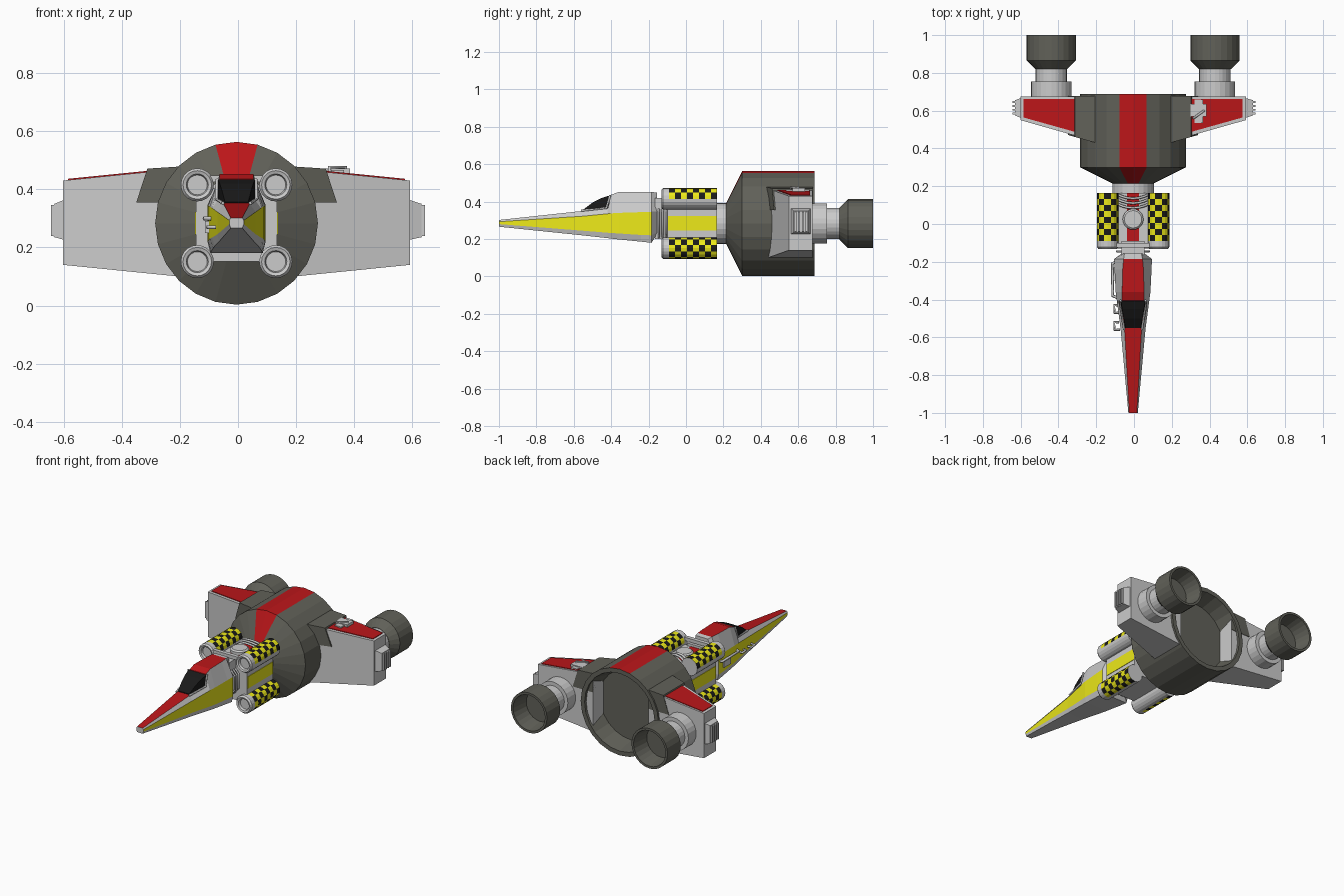
import bpy, bmesh, math
from math import sin, cos, pi

if "Cube" in bpy.data.objects:
    bpy.data.objects.remove(bpy.data.objects["Cube"])

CZ = 0.283          # height of the ship's long axis
SIDES = (-1, 1)


def material(name, r, g, b):
    m = bpy.data.materials.new(name)
    m.diffuse_color = (r, g, b, 1)
    m.use_nodes = True
    m.node_tree.nodes["Principled BSDF"].inputs["Base Color"].default_value = m.diffuse_color
    return m


GREY = material("hull_grey", .8, .8, .8)
RED = material("red", .5, .008, .01)
YELLOW = material("yellow", .85, .82, .01)
DARK = material("dark_grey", .12, .12, .1)
BLACK = material("black", .01, .01, .01)


def loft(name, rings, mats=(GREY,), pick=lambda i, j: 0):
    """Skin a list of equal-length point rings and cap both ends."""
    bm = bmesh.new()
    vs = [[bm.verts.new(p) for p in r] for r in rings]
    n = len(rings[0])
    bm.faces.new(vs[0])
    bm.faces.new(vs[-1])
    for i in range(len(vs) - 1):
        for j in range(n):
            k = (j + 1) % n
            f = bm.faces.new((vs[i][j], vs[i][k], vs[i + 1][k], vs[i + 1][j]))
            f.material_index = pick(i, j)
    bmesh.ops.recalc_face_normals(bm, faces=bm.faces)
    me = bpy.data.meshes.new(name)
    bm.to_mesh(me)
    bm.free()
    for m in mats:
        me.materials.append(m)
    ob = bpy.data.objects.new(name, me)
    bpy.context.collection.objects.link(ob)
    return ob


def lathe(name, profile, x=0, z=CZ, n=24, mats=(GREY,), pick=lambda i, j: 0):
    """Turn (y, radius) pairs around an axis along y."""
    ang = [pi / 2 + 2 * pi * j / n for j in range(n)]
    return loft(name, [[(x + r * cos(a), y, z + r * sin(a)) for a in ang]
                       for y, r in profile], mats, pick)


def box(name, x0, x1, y0, y1, z0, z1, mat=GREY):
    return loft(name, [[(x0, y, z0), (x1, y, z0), (x1, y, z1), (x0, y, z1)]
                       for y in (y0, y1)], (mat,))


def pipe(name, pts, r):
    cu = bpy.data.curves.new(name, 'CURVE')
    cu.dimensions = '3D'
    cu.bevel_depth = r
    cu.bevel_resolution = 1
    cu.use_fill_caps = True
    sp = cu.splines.new('POLY')
    sp.points.add(len(pts) - 1)
    for p, q in zip(sp.points, pts):
        p.co = (*q, 1)
    cu.materials.append(GREY)
    ob = bpy.data.objects.new(name, cu)
    bpy.context.collection.objects.link(ob)


# Nose hull: y, top half width, top z, shoulder width, shoulder z, lower z, keel width, keel z
stations = [
    (-1.0, .02, .302, .025, .293, .280, .02, .266),
    (-.555, .045, .350, .066, .322, .245, .06, .220),
    (-.42, .062, .365, .084, .335, .234, .075, .205),
    (-.405, .058, .435, .086, .337, .233, .076, .203),
    (-.36, .058, .452, .092, .340, .230, .08, .198),
    (-.24, .055, .452, .098, .344, .222, .088, .186),
    (-.185, .05, .452, .1, .346, .22, .09, .18),
    (-.155, .045, .448, .06, .346, .235, .05, .225)]
hull = []
for y, wt, zt, ws, zs, zl, wb, zb in stations:
    half = [(wt, zt), (ws, zs), (ws, zl), (wb, zb)]
    hull.append([(x, y, z) for x, z in half] + [(-x, y, z) for x, z in half[::-1]])
loft("nose_hull", hull, (GREY, RED, YELLOW),
     lambda i, j: 1 if j == 7 and i < 6 else 2 if j in (1, 5) and i < 6 else 0)

# Canopy glass, sill rails and hood frame
glass = [(-.55, .044, .352, .04, .357), (-.5, .05, .355, .05, .395),
         (-.45, .06, .36, .058, .42), (-.408, .068, .365, .064, .433)]
loft("canopy_glass", [[(-w0, y, z0), (w0, y, z0), (w1, y, z1), (-w1, y, z1)]
                      for y, w0, z0, w1, z1 in glass], (BLACK,))
for s in SIDES:
    pipe("canopy_rail", [(s * .047, -.56, .352), (s * .069, -.425, .366),
                         (s * .066, -.405, .435)], .006)

# Equipment along the left flank of the nose
pipe("flank_pipe", [(-.09, -.2, .3), (-.11, -.21, .3), (-.108, -.38, .3), (-.085, -.39, .3)], .008)
box("flank_box", -.108, -.07, -.3, -.23, .25, .29)
for y in (-.45, -.54):
    pipe("flank_handle", [(-.07, y - .02, .27), (-.098, y - .02, .27),
                          (-.1, y + .02, .27), (-.075, y + .02, .27)], .007)

# Neck between nose and tank section, with vertical ribs
box("nose_coupling", -.06, .06, -.165, -.09, .2, .42)
for s in SIDES:
    for y in (-.145, -.125, -.107):
        pipe("coupling_rib", [(s * .058, y, .36), (s * .085, y, .33),
                              (s * .085, y, .24), (s * .058, y, .21)], .006)

# Core body carrying the tanks
box("core_body", -.14, .14, -.1, .165, .152, .402)
for s in SIDES:
    x = sorted((s * .13, s * .143))
    box("core_side_stripe", *x, -.095, .163, .245, .322, YELLOW)
box("core_top_stripe", -.032, .032, -.098, .163, .39, .405, RED)
box("core_front_strut", -.095, .095, -.125, -.1, .425, .447)
disc = lathe("top_hatch", [(0, .055), (.02, .055), (.028, .046)], 0, 0)
disc.rotation_euler.x = pi / 2
disc.location = (0, .025, .402)
for y in (.085, .11, .135):
    pipe("core_hose", [(.08 * cos(a), y + .02 * cos(a) ** 2, .395 + .04 * sin(a))
                       for a in [pi * k / 8 for k in range(9)]], .007)

# Four tanks with a checked outer half
ROWS = 8
tank_profile = [(-.112, .034), (-.128, .038), (-.132, .049), (-.122, .057), (-.09, .057)]
tank_profile += [(-.09 + .255 * (k + 1) / ROWS, .057) for k in range(ROWS)]
for s in SIDES:
    for up in SIDES:
        start = 0 if up > 0 else (-90 if s > 0 else 90)

        def check(i, j, start=start):
            a = (90 + 18 * j + 9 - start) % 360
            return 0 if i < 4 or a > 180 else 1 + (i + int(a // 36)) % 2
        lathe("tank", tank_profile, s * .135, CZ + up * .132, 20, (GREY, YELLOW, BLACK), check)

# Main drum with hollow tail and red spine
lathe("drum_neck", [(.15, .11), (.23, .11)])
lathe("main_drum", [(.215, .11), (.30, .28), (.688, .28), (.688, .252), (.57, .225)],
      mats=(DARK, RED), pick=lambda i, j: 1 if i < 2 and j in (0, 23) else 0)


# Wings
def front(x):
    return .46 + .28 * (x - .28)


def top(x):
    return .47 - .1 * (x - .2)


def slab(name, s, spans, mat):
    """Loft along x from (x, y0, y1, z0, z1) rectangles on side s."""
    return loft(name, [[(s * x, y0, z0), (s * x, y1, z0), (s * x, y1, z1), (s * x, y0, z1)]
                       for x, y0, y1, z0, z1 in spans], (mat,))


for s in SIDES:
    slab("wing", s, [(.2, front(.2), .675, .10, top(.2)), (.597, .55, .675, .14, .43)], GREY)
    slab("wing_red_panel", s, [(x, front(x) + .02, .663, top(x) - .01, top(x) + .004)
                               for x in (.3, .58)], RED)
    fairing = [(.2, .478), (.307, .471), (.345, .355), (.2, .355)]
    loft("wing_root_fairing", [[(s * x, front(x) - .007, z) for x, z in fairing],
                               [(s * x, .678, z) for x, z in fairing]], (DARK,))
    # Ribbed wing tip
    tip = .638 if s < 0 else .648
    slab("wing_tip", s, [(.59, .56, .668, .225, .365), (tip - .012, .575, .655, .235, .35)], GREY)
    for k in range(4):
        y = .58 + .02 * k
        slab("wing_tip_rib", s, [(.6, y, y + .01, .232, .352), (tip, y, y + .01, .24, .345)], GREY)
    # Engines
    ex = s * .433
    lathe("engine_mount", [(.66, .108), (.755, .108), (.755, .083), (.83, .083)], ex)
    lathe("engine_nozzle", [(.82, .085), (.865, .13), (1.0, .13), (1.0, .115), (.885, .1)],
          ex, mats=(DARK,))

# Deck fitting on the right wing
box("deck_fitting", .305, .39, .57, .635, .44, .472)
box("deck_fitting_step", .325, .37, .535, .66, .44, .466)
pipe("deck_fitting_pipe", [(.32, .56, .46), (.32, .56, .476), (.375, .6, .476), (.375, .6, .46)], .006)

# The ship sits very slightly left of the grid centre
for ob in bpy.context.collection.objects:
    ob.location.x -= .005
